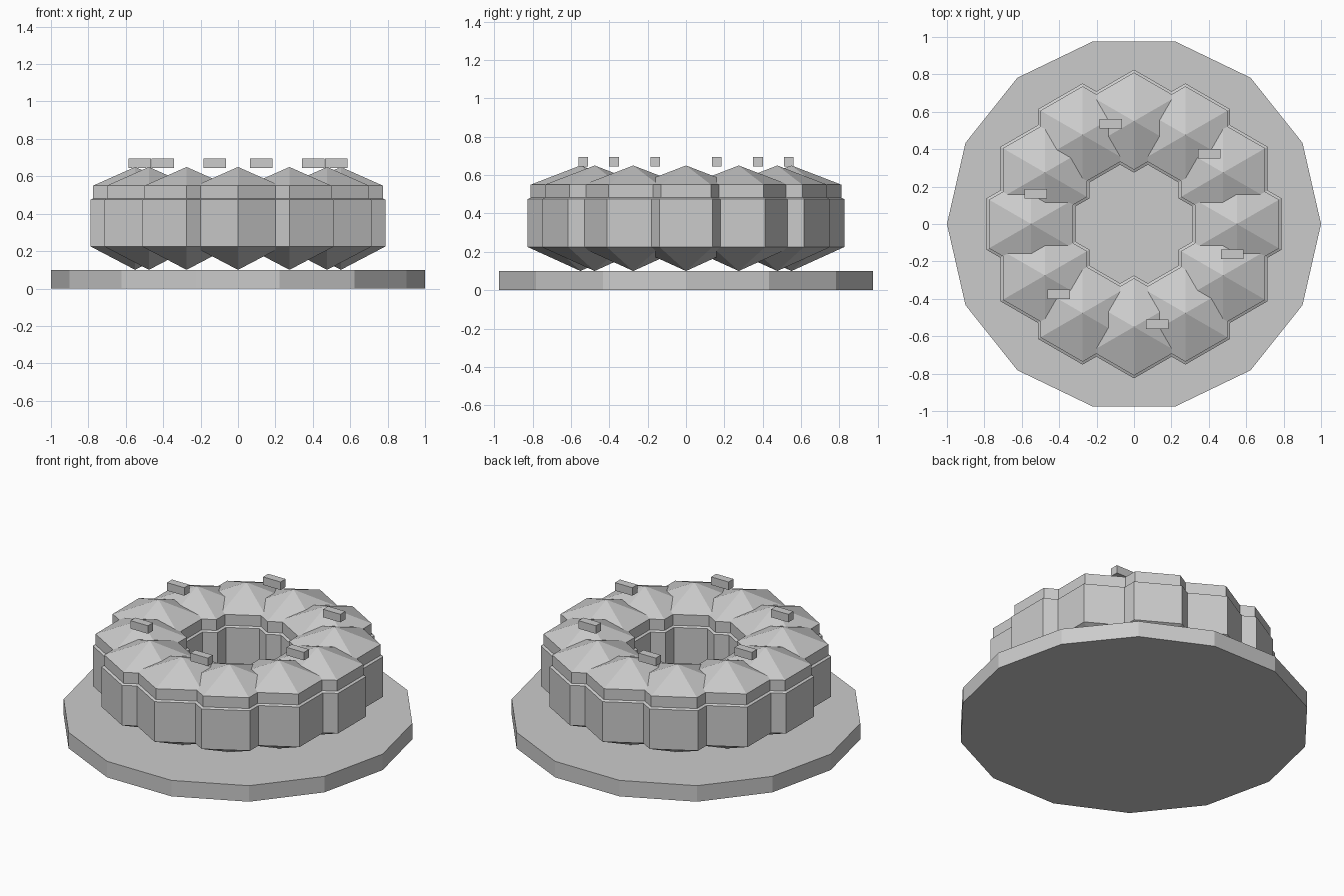
import bpy
import math

if "Cube" in bpy.data.objects:
    bpy.data.objects.remove(bpy.data.objects["Cube"])

grey = bpy.data.materials.new("stone grey")
grey.diffuse_color = (0.6, 0.6, 0.6, 1)
grey.use_nodes = True
grey.node_tree.nodes["Principled BSDF"].inputs["Base Color"].default_value = grey.diffuse_color


def finish(name):
    ob = bpy.context.object
    ob.name = name
    ob.data.materials.append(grey)
    return ob


def lump(name, x, y, z, radius, half_height):
    # squashed six-sided sphere
    bpy.ops.mesh.primitive_uv_sphere_add(segments=6, ring_count=3, radius=1, location=(x, y, z))
    finish(name).scale = (radius, radius, half_height)


# flat base disc
bpy.ops.mesh.primitive_cylinder_add(vertices=14, radius=1, depth=0.1, location=(0, 0, 0.05),
                                    rotation=(0, 0, math.pi / 2))
finish("base_disc")

# ring of twelve lumps, each with a topping
for i in range(12):
    a = math.radians(30 * i)
    x, y = 0.55 * math.cos(a), 0.55 * math.sin(a)
    lump(f"ring_lump_{i}", x, y, 0.35, 0.318, 0.25)
    lump(f"topping_{i}", x, y, 0.45, 0.3, 0.2)

# small bars sprinkled on top
for i in range(6):
    a = math.radians(43 + 60 * i)
    bpy.ops.mesh.primitive_cube_add(size=1, location=(0.55 * math.cos(a), 0.55 * math.sin(a), 0.67))
    finish(f"bar_{i}").scale = (0.12, 0.05, 0.05)
